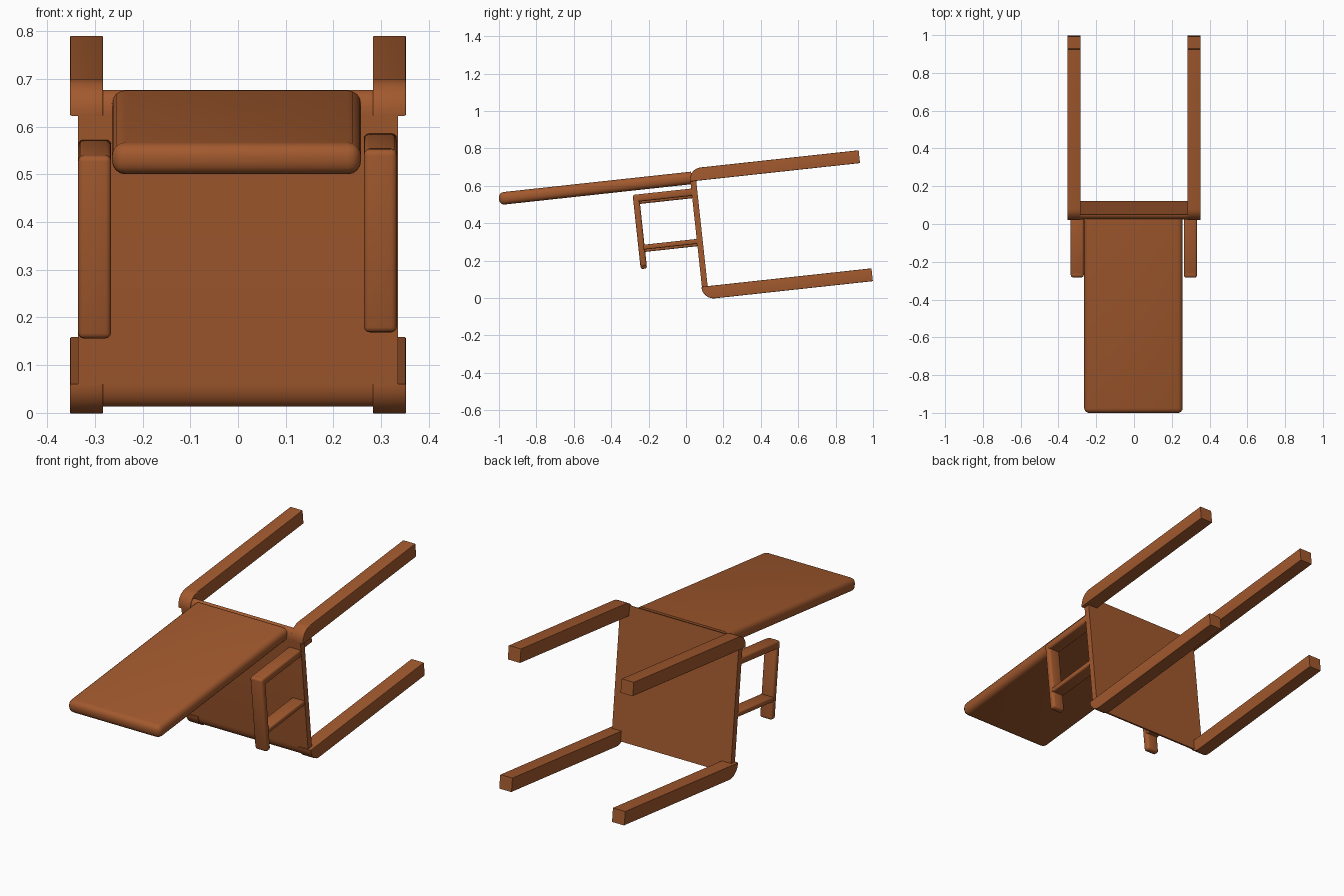
import bpy, bmesh, math

cube = bpy.data.objects.get("Cube")
if cube:
    bpy.data.objects.remove(cube, do_unlink=True)

TILT = math.radians(6.2)      # the chair lies on its back, slightly tipped

wood = bpy.data.materials.new("brown wood")
wood.use_nodes = True
COLOUR = (0.36, 0.10, 0.027, 1)
wood.diffuse_color = COLOUR
wood.node_tree.nodes["Principled BSDF"].inputs["Base Color"].default_value = COLOUR


def extrude(name, profile, x0, x1, radius=0, segments=4, rounded=lambda mid: True):
    """Extrude a (y, z) profile along x and round the edges chosen by midpoint."""
    bm = bmesh.new()
    face = bm.faces.new([bm.verts.new((x0, y, z)) for y, z in profile])
    moved = bmesh.ops.extrude_face_region(bm, geom=[face])["geom"]
    verts = [g for g in moved if isinstance(g, bmesh.types.BMVert)]
    bmesh.ops.translate(bm, verts=verts, vec=(x1 - x0, 0, 0))
    bmesh.ops.recalc_face_normals(bm, faces=bm.faces)
    if radius:
        edges = [e for e in bm.edges
                 if rounded((e.verts[0].co + e.verts[1].co) / 2)]
        bmesh.ops.bevel(bm, geom=edges, offset=radius, segments=segments,
                        profile=0.5, affect='EDGES', clamp_overlap=True)
    bmesh.ops.recalc_face_normals(bm, faces=bm.faces)
    mesh = bpy.data.meshes.new(name)
    bm.to_mesh(mesh)
    bm.free()
    mesh.materials.append(wood)
    obj = bpy.data.objects.new(name, mesh)
    bpy.context.collection.objects.link(obj)
    obj.rotation_euler.x = TILT
    bpy.ops.object.select_all(action='DESELECT')
    obj.select_set(True)
    bpy.context.view_layer.objects.active = obj
    bpy.ops.object.shade_smooth_by_angle(angle=math.radians(35))
    return obj


def rect(y0, y1, z0, z1):
    return [(y0, z0), (y1, z0), (y1, z1), (y0, z1)]


def arc(cy, cz, ry, rz, start, end, steps=8):
    angles = [math.radians(start + (end - start) * i / steps) for i in range(steps + 1)]
    return [(cy + ry * math.cos(a), cz + rz * math.sin(a)) for a in angles]


# Seat panel, rounded along its upper and lower front edges
SEAT_Y0, SEAT_Y1, SEAT_Z = 0.091, 0.122, 0.668
seat = ([(SEAT_Y1, 0), (SEAT_Y1, SEAT_Z)]
        + arc(SEAT_Y1, SEAT_Z - 0.05, SEAT_Y1 - SEAT_Y0, 0.05, 90, 180)
        [1:] + arc(SEAT_Y1, 0.05, SEAT_Y1 - SEAT_Y0, 0.05, 180, 270)[:-1])
extrude("seat", seat, -0.335, 0.335)

# Backrest, rounded everywhere except where it meets the seat
extrude("backrest", rect(-0.937, 0.1, 0.602, 0.669), -0.264, 0.258, 0.028, 4,
        lambda m: m.y < 0.09)

# Four legs, each with a curved root at the outer corner of the seat
LOW, HIGH, THICK, END, ROOT = -0.018, 0.686, 0.069, 1.003, 0.088
BEND = 0.066
for level in ("back", "front"):
    if level == "back":
        profile = [(END, LOW + THICK), (ROOT, LOW + THICK)]
        profile += arc(ROOT + BEND, LOW + BEND, BEND, BEND, 180, 270) + [(END, LOW)]
        inner_z = LOW + THICK
    else:
        profile = [(END, HIGH - THICK), (ROOT, HIGH - THICK)]
        profile += arc(ROOT + BEND, HIGH - BEND, BEND, BEND, 180, 90) + [(END, HIGH)]
        inner_z = HIGH - THICK
    for side, name in ((1, "left"), (-1, "right")):
        outer, inner = side * 0.352, side * 0.283

        def rounded(m, inner=inner, outer=outer, inner_z=inner_z):
            on_side = abs(m.x - inner) < 1e-4 or abs(m.x - outer) < 1e-4
            sharp = abs(m.x - inner) < 1e-4 and abs(m.z - inner_z) < 1e-4
            return on_side and not sharp and m.y < END - 1e-4

        extrude(f"{level}_{name}_leg", profile, inner, outer, 0.024, 4, rounded)

# Armrests: an end board held by two rails, set a little lower on one side
for name, x0, x1, drop in (("left", 0.264, 0.333, 0), ("right", -0.335, -0.266, 0.013)):
    parts = (
        ("arm_board", rect(-0.224, -0.19, 0.193 - drop, 0.579 - drop), 0.012),
        ("arm_upper_rail", rect(-0.212, 0.1, 0.54 - drop, 0.579 - drop), 0.01),
        ("arm_lower_rail", rect(-0.2, 0.1, 0.282 - drop, 0.308 - drop), 0.007),
    )
    for part, profile, radius in parts:
        extrude(f"{name}_{part}", profile, x0, x1, radius, 3)
